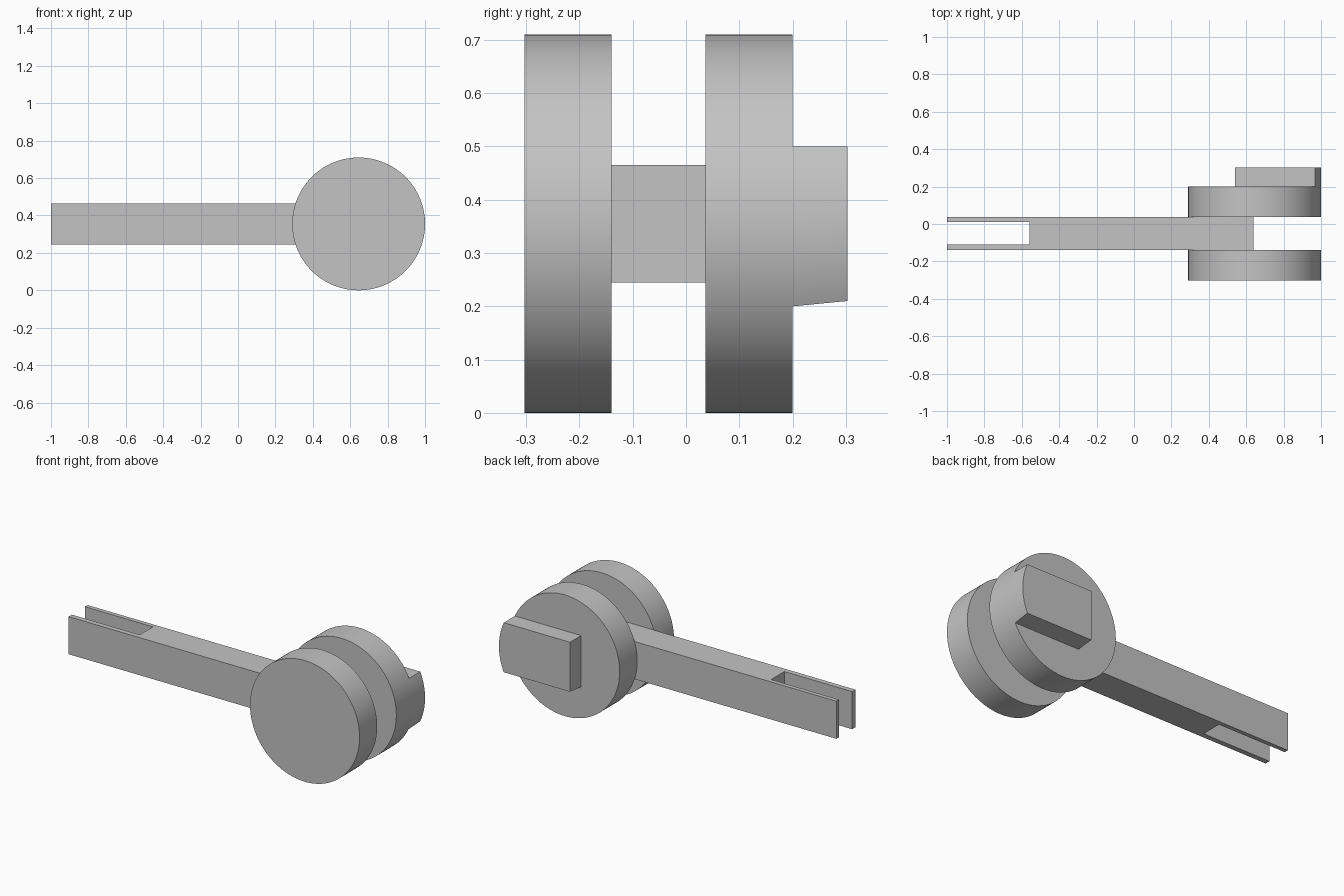
import bpy, bmesh, math

cube = bpy.data.objects.get("Cube")
if cube:
    bpy.data.objects.remove(cube, do_unlink=True)

grey = bpy.data.materials.new("plain grey")
grey.use_nodes = True
colour = (0.55, 0.55, 0.55, 1)
grey.diffuse_color = colour
grey.node_tree.nodes["Principled BSDF"].inputs["Base Color"].default_value = colour

CX, CZ, R = 0.645, 0.355, 0.355  # wheel axis and radius


def prism(name, loop_a, loop_b):
    """Solid between two matching outlines."""
    bm = bmesh.new()
    a = [bm.verts.new(p) for p in loop_a]
    b = [bm.verts.new(p) for p in loop_b]
    bm.faces.new(a)
    bm.faces.new(b[::-1])
    n = len(a)
    for i in range(n):
        j = (i + 1) % n
        bm.faces.new((a[j], a[i], b[i], b[j]))
    bmesh.ops.recalc_face_normals(bm, faces=bm.faces)
    mesh = bpy.data.meshes.new(name)
    bm.to_mesh(mesh)
    bm.free()
    mesh.materials.append(grey)
    obj = bpy.data.objects.new(name, mesh)
    bpy.context.collection.objects.link(obj)
    bpy.ops.object.select_all(action="DESELECT")
    obj.select_set(True)
    bpy.context.view_layer.objects.active = obj
    bpy.ops.object.shade_smooth_by_angle(angle=math.radians(30))
    return obj


def arc(y, start, end, steps):
    """Points on the wheel circle at depth y."""
    angles = [start + (end - start) * i / steps for i in range(steps + 1)]
    return [(CX + R * math.cos(t), y, CZ + R * math.sin(t)) for t in angles]


# Two round discs either side of the arm
for name, y0, y1 in (("front_disc", -0.303, -0.14), ("back_disc", 0.037, 0.2)):
    prism(name, *(arc(y, 0, math.tau, 128)[:-1] for y in (y0, y1)))

# Straight arm with an open slot forming a fork at its free end
plan = [(-1, -0.14), (0.64, -0.14), (0.64, 0.037), (-1, 0.037),
        (-1, 0.012), (-0.56, 0.012), (-0.56, -0.11), (-1, -0.11)]
prism("forked_arm", *([(x, y, z) for x, y in plan] for z in (0.245, 0.465)))


# Raised block on the back disc: rounded outer end, slightly sloped underside
def block_outline(y, bottom, top=0.5, inner=0.54):
    end = arc(y, math.asin((bottom - CZ) / R), math.asin((top - CZ) / R), 24)
    return [(inner, y, bottom)] + end + [(inner, y, top)]


prism("back_block", block_outline(0.2, 0.2), block_outline(0.303, 0.21))
